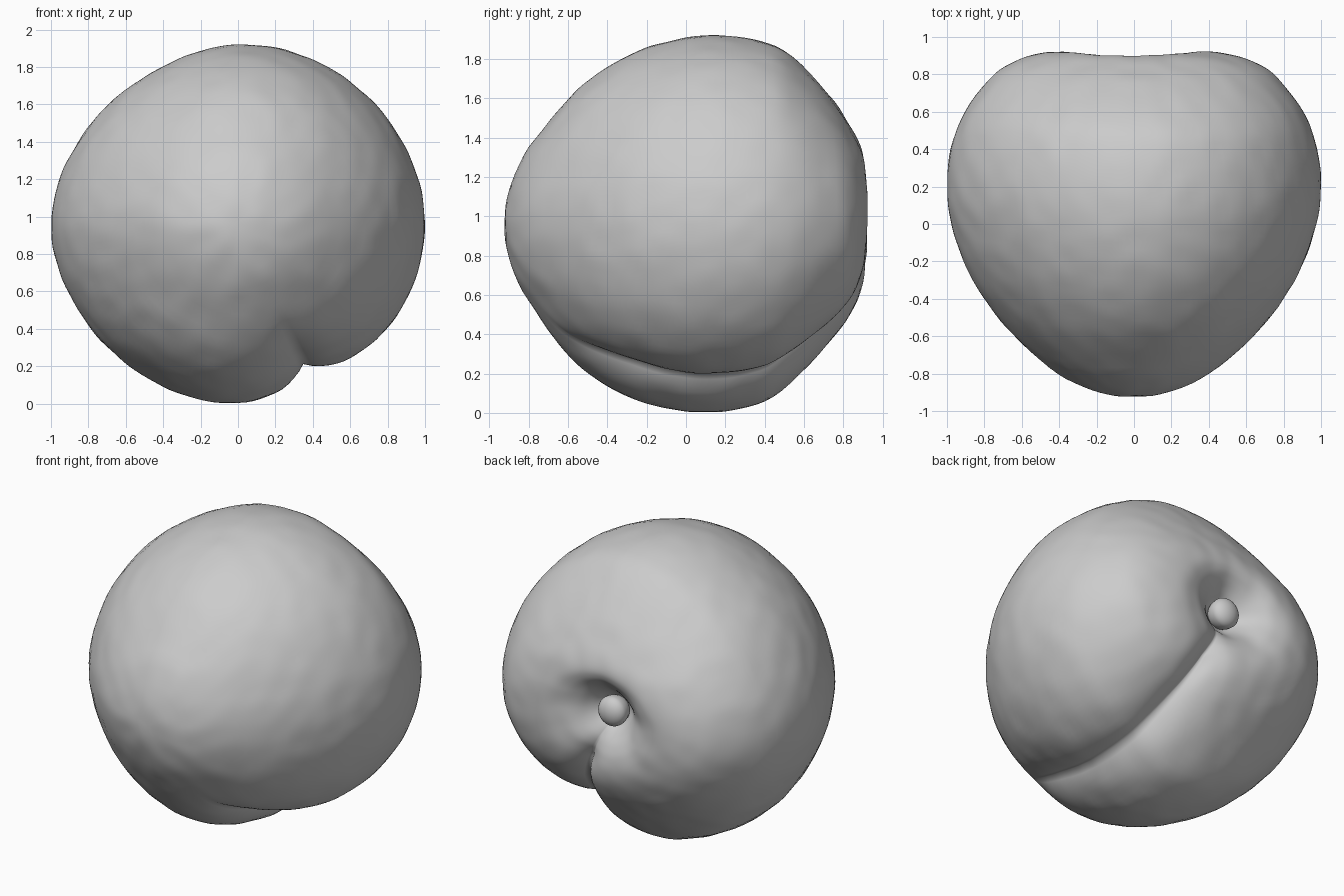
import bpy, bmesh, math
from mathutils import noise, Vector

if "Cube" in bpy.data.objects:
    bpy.data.objects.remove(bpy.data.objects["Cube"])

skin = bpy.data.materials.new("plain grey")
skin.diffuse_color = (0.6, 0.6, 0.6, 1)
skin.use_nodes = True
skin.node_tree.nodes["Principled BSDF"].inputs["Base Color"].default_value = skin.diffuse_color

CENTRE_Z = 0.96
GROOVE = math.radians(-65)
SEGS, STEPS = 144, 5

# Half profile (radius, y) from the front tip round to the floor of the stem pit
PROFILE = [(0, -.922), (.18, -.90), (.405, -.80), (.64, -.60), (.80, -.40),
           (.91, -.20), (.975, 0), (1, .18), (.98, .40), (.905, .60), (.75, .80),
           (.60, .885), (.43, .922), (.31, .905), (.22, .86), (.15, .80),
           (.09, .74), (0, .72)]
# Section radius at evenly spaced angles (every 30 degrees from +x)
SECTION = [1.0, .98, .968, .96, .932, .957, 1.0, .968, .955, .967, .955, .985]


def spline(p0, p1, p2, p3, t):
    return 0.5 * (2 * p1 + (p2 - p0) * t + (2 * p0 - 5 * p1 + 4 * p2 - p3) * t * t
                  + (3 * p1 - p0 - 3 * p2 + p3) * t ** 3)


def smooth(a, b, v):
    t = min(1, max(0, (v - a) / (b - a)))
    return t * t * (3 - 2 * t)


def section(angle):
    u = (math.degrees(angle) % 360) / 30
    i = int(u)
    return spline(*[SECTION[(i + k) % 12] for k in (-1, 0, 1, 2)], u - i)


# Sampled profile with mirrored end points
pts = [(-PROFILE[1][0], PROFILE[1][1])] + PROFILE + [(-PROFILE[-2][0], PROFILE[-2][1])]
curve = []
for i in range(1, len(pts) - 2):
    for s in range(STEPS):
        curve.append([spline(*[pts[i + k][c] for k in (-1, 0, 1, 2)], s / STEPS)
                      for c in (0, 1)])
curve.append(list(PROFILE[-1]))
LIP = 12 * STEPS                                  # index of the rearmost ring


def body_point(j, angle):
    r, y = curve[j]
    a, b = curve[max(j - 1, 0)], curve[min(j + 1, len(curve) - 1)]
    tr, ty = b[0] - a[0], b[1] - a[1]
    length = math.hypot(tr, ty) or 1
    nr, ny = ty / length, -tr / length            # outward normal of the profile
    r0, y0, inner = r, y, j > LIP
    sn = math.sin(angle)
    # Crease running from the pit under the fruit, fading at the front
    off = abs((math.degrees(angle - GROOVE) + 180) % 360 - 180)
    width = 10 + (8 * smooth(.6, .15, r0) if j > 9 * STEPS else 0)
    depth = .13 * math.exp(-off / width) * smooth(-.75, -.15, y0)
    if j > 9 * STEPS:
        depth *= smooth(.06, .45, r0)
    # Back is rounder from top to bottom than from side to side
    tuck = 1 if inner else smooth(.5, 1.0, y0) / smooth(.5, 1.0, .922)
    if inner:
        tuck *= smooth(.1, .43, r0)
    r *= 1 - .19 * sn * sn * tuck
    y -= .025 * sn * sn * (smooth(.15, .43, r0) if inner else smooth(.7, .92, y0))
    # Top and underside are fullest a little further forward
    y -= (.12 if sn < 0 else .06) * sn * sn * smooth(.4, 1, r0)
    r = max(0, r * (section(angle) if r > .01 else 1) - depth * nr)
    y -= depth * ny
    # The pit sits slightly off the axis
    shift = smooth(.7, .1, r0) if j > 9 * STEPS else 0
    p = Vector((r * math.cos(angle) - .035 * shift, y,
                CENTRE_Z + r * sn + .06 * shift))
    # Slight skin unevenness
    return p + Vector((nr * math.cos(angle), ny, nr * sn)) * .005 * noise.noise(p * 8)


def finish(bm, name):
    bmesh.ops.recalc_face_normals(bm, faces=bm.faces)
    mesh = bpy.data.meshes.new(name)
    bm.to_mesh(mesh)
    bm.free()
    mesh.materials.append(skin)
    mesh.shade_smooth()
    obj = bpy.data.objects.new(name, mesh)
    bpy.context.collection.objects.link(obj)
    return obj


# Fruit body
bm = bmesh.new()
angles = [GROOVE + 2 * math.pi * k / SEGS for k in range(SEGS)]
first = bm.verts.new(body_point(0, 0))
rings = [[bm.verts.new(body_point(j, a)) for a in angles] for j in range(1, len(curve) - 1)]
last = bm.verts.new(body_point(len(curve) - 1, 0))
for k in range(SEGS):
    n = (k + 1) % SEGS
    bm.faces.new((first, rings[0][k], rings[0][n]))
    bm.faces.new((last, rings[-1][n], rings[-1][k]))
    for lo, hi in zip(rings, rings[1:]):
        bm.faces.new((lo[k], hi[k], hi[n], lo[n]))
finish(bm, "fruit_body")

# Rounded stem stub inside the pit
bm = bmesh.new()
bmesh.ops.create_uvsphere(bm, u_segments=24, v_segments=16, radius=.095)
for v in bm.verts:
    v.co.y *= .7 if v.co.y > 0 else 1.2
    v.co += Vector((-.03, .80, CENTRE_Z + .06))
finish(bm, "stem_stub")
